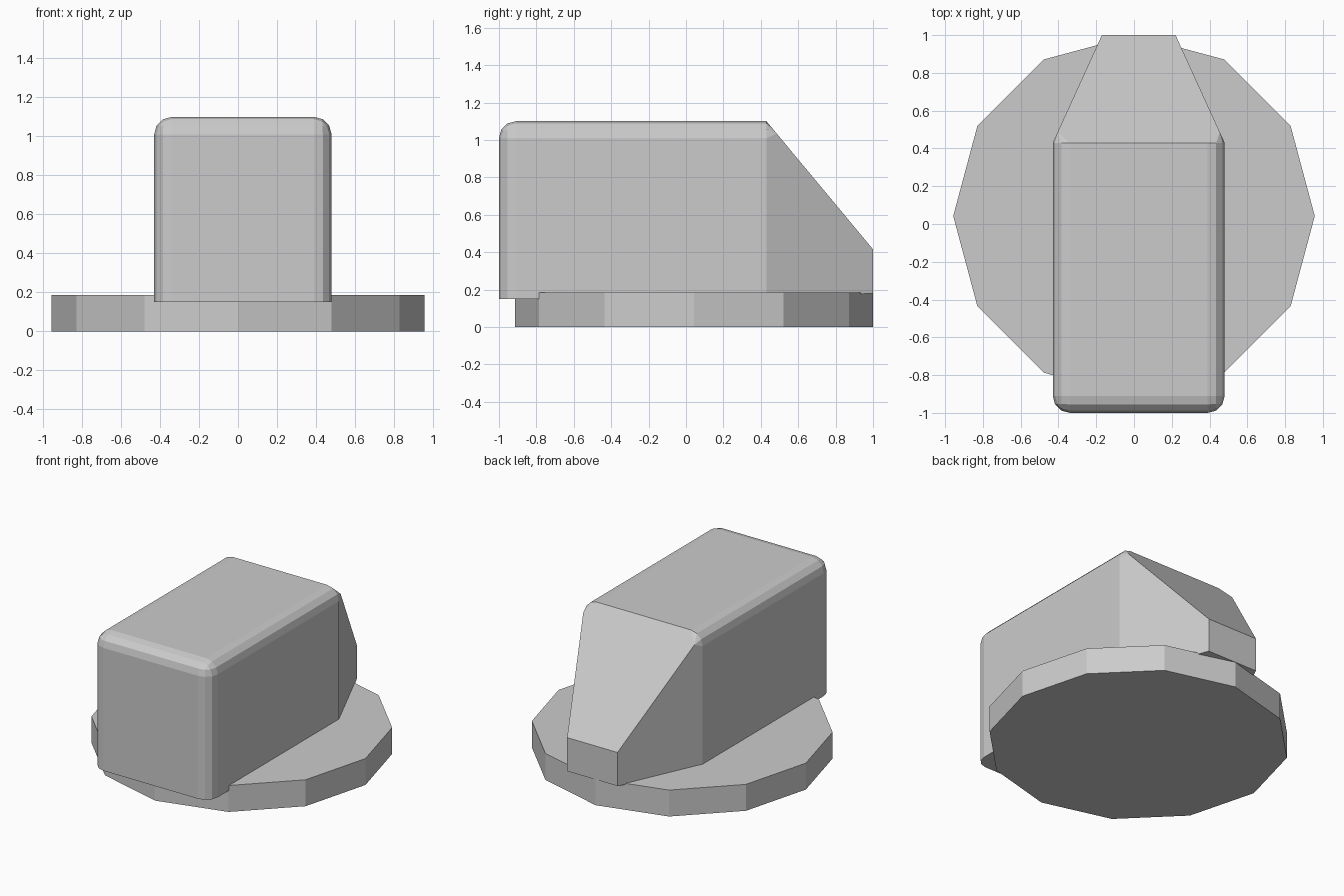
import bpy, bmesh

if "Cube" in bpy.data.objects:
    bpy.data.objects.remove(bpy.data.objects["Cube"])

# Round base: flat 12-sided disc
bpy.ops.mesh.primitive_cylinder_add(vertices=12, radius=0.957, depth=0.185,
                                    location=(0, 0.042, 0.0925))
bpy.context.object.name = "base_disc"

# Body: three rectangular sections lofted from front to tapered back
sections = [  # y, x min, x max, z min, z max
    (-1.0, -0.43, 0.48, 0.15, 1.10),
    (0.43, -0.43, 0.48, 0.15, 1.10),
    (1.0, -0.17, 0.22, 0.18, 0.415),
]
bm = bmesh.new()
rings = [[bm.verts.new((x, y, z)) for x, z in ((x0, z0), (x1, z0), (x1, z1), (x0, z1))]
         for y, x0, x1, z0, z1 in sections]
for a, b in zip(rings, rings[1:]):
    for i in range(4):
        j = (i + 1) % 4
        bm.faces.new((a[i], a[j], b[j], b[i]))
bm.faces.new(rings[0])
bm.faces.new(rings[-1])
bmesh.ops.recalc_face_normals(bm, faces=bm.faces)

# Rounded front uprights, front top edge and long top edges
front, mid = rings[0], rings[1]
pairs = [(front[0], front[3]), (front[1], front[2]), (front[2], front[3]),
         (front[2], mid[2]), (front[3], mid[3])]
bmesh.ops.bevel(bm, geom=[bm.edges.get(p) for p in pairs], offset=0.09,
                offset_type='OFFSET', segments=3, profile=0.5, affect='EDGES')

mesh = bpy.data.meshes.new("body")
bm.to_mesh(mesh)
bm.free()
bpy.context.collection.objects.link(bpy.data.objects.new("body", mesh))
